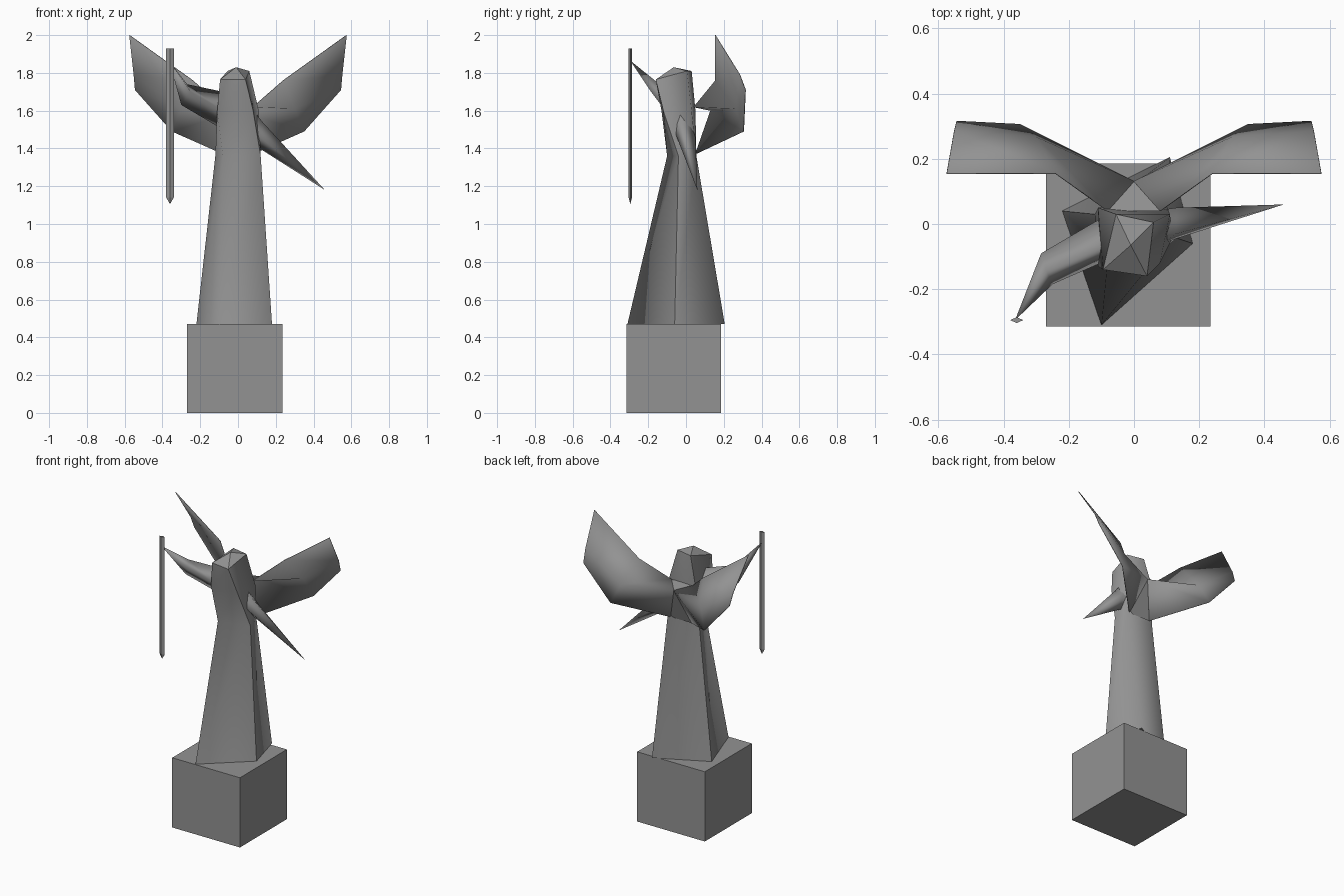
import bpy
import bmesh

cube = bpy.data.objects.get("Cube")
if cube:
    bpy.data.objects.remove(cube, do_unlink=True)

stone = bpy.data.materials.new("grey_stone")
stone.use_nodes = True
GREY = (0.29, 0.29, 0.29, 1)
stone.diffuse_color = GREY
stone.node_tree.nodes["Principled BSDF"].inputs["Base Color"].default_value = GREY


def finish(name, bm, smooth=False):
    """Turn a bmesh into an object with the stone material."""
    bmesh.ops.recalc_face_normals(bm, faces=bm.faces)
    mesh = bpy.data.meshes.new(name)
    bm.to_mesh(mesh)
    bm.free()
    mesh.materials.append(stone)
    for p in mesh.polygons:
        p.use_smooth = smooth
    obj = bpy.data.objects.new(name, mesh)
    bpy.context.collection.objects.link(obj)
    return obj


def loft(bm, rings, closed=True):
    """Bridge successive rings of points with quads; returns the vertex rings."""
    rows = [[bm.verts.new(p) for p in ring] for ring in rings]
    n = len(rows[0])
    for a, b in zip(rows, rows[1:]):
        for i in range(n if closed else n - 1):
            j = (i + 1) % n
            bm.faces.new((a[i], a[j], b[j], b[i]))
    return rows


def point(bm, ring, tip):
    """Close a ring with a fan to a single tip."""
    apex = bm.verts.new(tip)
    return [bm.faces.new((v, ring[(i + 1) % len(ring)], apex))
            for i, v in enumerate(ring)]


def at(z, *xy):
    return [(x, y, z) for x, y in xy]


# Pedestal block
bm = bmesh.new()
loft(bm, [at(z, (-.27, -.315), (.235, -.315), (.235, .185), (-.27, .185)) for z in (0, .47)])
bmesh.ops.holes_fill(bm, edges=bm.edges)
finish("pedestal", bm)

# Robed body, twisted four-sided tower with a pointed hood
bm = bmesh.new()
rows = loft(bm, [
    at(.47, (-.10, -.31), (.18, -.06), (.11, .205), (-.22, .04)),
    at(1.36, (-.08, -.10), (.12, -.04), (.10, .055), (-.12, .03)),
    at(1.6, (-.11, -.13), (.08, -.12), (.11, .03), (-.11, .05)),
    [(-.095, -.14, 1.765), (.04, -.16, 1.765), (.06, .005, 1.81), (-.055, .03, 1.81)],
])
bm.faces.new(rows[0][::-1])
hood = point(bm, rows[-1], (-.01, -.065, 1.83))
for f in hood:
    for e in f.edges:
        e.smooth = False
for a, b in zip(rows, rows[1:]):
    for i in (1, 3):
        bm.edges.get((a[i], b[i])).smooth = False
for e in rows[0][0].link_edges[:] + rows[0][2].link_edges[:]:
    if e.other_vert(rows[0][0]) in rows[0] or e.other_vert(rows[0][2]) in rows[0]:
        e.smooth = False
finish("robed_body", bm, smooth=True)

# Wings, bent sheets: upper edge, ridge, lower edge at root, middle and tip
wing = [
    [(.08, .04, 1.62), (0, .13, 1.6), (.08, .05, 1.37)],
    [(.24, .155, 1.76), (.30, .265, 1.61), (.35, .305, 1.49)],
    [(.575, .155, 2.0), (.552, .285, 1.79), (.545, .315, 1.71)],
]
for name, side in (("left_wing", 1), ("right_wing", -1)):
    bm = bmesh.new()
    loft(bm, [[(side * x, y, z) for x, y, z in row] for row in wing], closed=False)
    obj = finish(name, bm, smooth=True)
    solid = obj.modifiers.new("thickness", 'SOLIDIFY')
    solid.thickness = .004
    solid.offset = 0

# Sheet closing the back between the two wing roots
bm = bmesh.new()
bm.faces.new([bm.verts.new(p) for p in ((.08, .05, 1.37), (0, .13, 1.6), (-.08, .05, 1.37))])
bm.faces.new([bm.verts.new(p) for p in ((.08, .04, 1.62), (0, .13, 1.6), (-.08, .04, 1.62))])
finish("wing_joint", bm)

# Raised right arm
bm = bmesh.new()
rows = loft(bm, [
    [(-.08, .03, 1.6), (-.08, -.03, 1.5), (-.08, -.11, 1.6), (-.08, -.06, 1.7)],
    [(-.285, -.09, 1.68), (-.30, -.13, 1.63), (-.25, -.185, 1.7), (-.27, -.14, 1.74)],
])
point(bm, rows[1], (-.365, -.295, 1.865))
finish("right_arm", bm, smooth=True)

# Lowered left arm
bm = bmesh.new()
rows = loft(bm, [
    [(.06, .04, 1.5), (.06, .0, 1.43), (.06, -.07, 1.52), (.06, -.03, 1.63)],
    [(.13, .05, 1.46), (.13, .01, 1.39), (.13, -.045, 1.45), (.13, -.03, 1.54)],
])
point(bm, rows[1], (.46, .06, 1.18))
finish("left_arm", bm, smooth=True)

# Thin sword hanging from the raised hand
bm = bmesh.new()
rows = loft(bm, [at(z, (-.38, -.295), (-.36, -.304), (-.34, -.295), (-.36, -.286))
                 for z in (1.14, 1.93)])
point(bm, rows[0], (-.36, -.295, 1.105))
bm.faces.new(rows[1])
finish("sword", bm)
